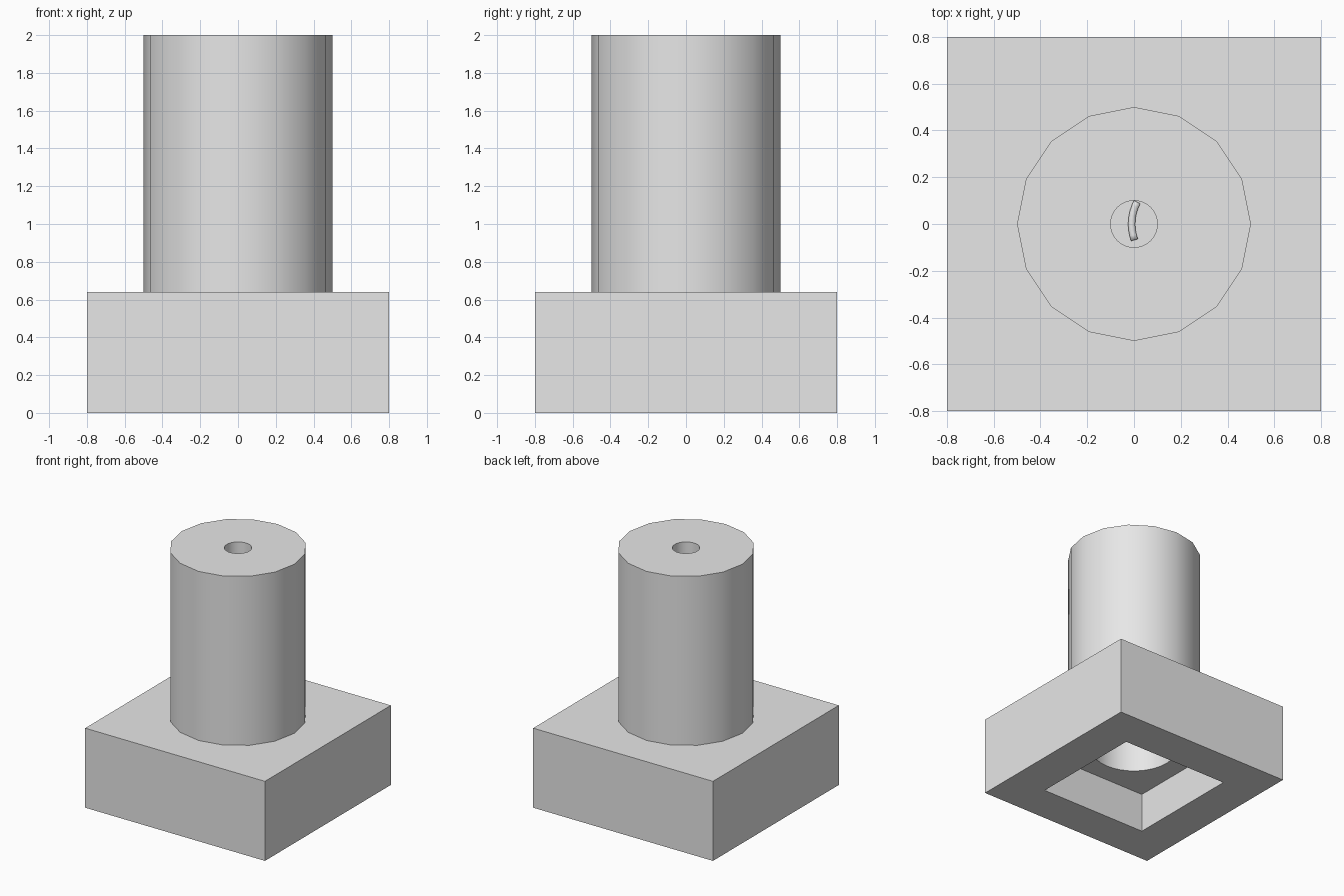
import bpy
import math

cube = bpy.data.objects.get("Cube")
if cube:
    bpy.data.objects.remove(cube, do_unlink=True)

grey = bpy.data.materials.new("plain grey")
grey.use_nodes = True
grey.diffuse_color = (0.8, 0.8, 0.8, 1)
grey.node_tree.nodes["Principled BSDF"].inputs["Base Color"].default_value = (0.8, 0.8, 0.8, 1)


def block(name, width, bottom, top):
    bpy.ops.mesh.primitive_cube_add(size=1, location=(0, 0, (bottom + top) / 2))
    obj = bpy.context.object
    obj.name = name
    obj.scale = (width, width, top - bottom)
    bpy.ops.object.transform_apply(location=True, rotation=False, scale=True)
    obj.data.materials.append(grey)
    return obj


def cylinder(name, radius, bottom, top, sides):
    bpy.ops.mesh.primitive_cylinder_add(vertices=sides, radius=radius, depth=top - bottom,
                                        location=(0, 0, (bottom + top) / 2))
    obj = bpy.context.object
    obj.name = name
    bpy.ops.object.transform_apply(location=True, rotation=False, scale=True)
    obj.data.materials.append(grey)
    return obj


def carve(target, cutter):
    mod = target.modifiers.new("carve", 'BOOLEAN')
    mod.operation = 'DIFFERENCE'
    mod.solver = 'EXACT'
    mod.object = cutter
    bpy.ops.object.select_all(action='DESELECT')
    target.select_set(True)
    bpy.context.view_layer.objects.active = target
    bpy.ops.object.modifier_apply(modifier=mod.name)
    bpy.data.objects.remove(cutter, do_unlink=True)


def smooth(obj):
    bpy.ops.object.select_all(action='DESELECT')
    obj.select_set(True)
    bpy.context.view_layer.objects.active = obj
    bpy.ops.object.shade_smooth_by_angle(angle=math.radians(30))


# Square base with a pocket underneath and a round bore above the pocket
base = block("base", 1.6, 0, 0.64)
carve(base, block("pocket_cutter", 0.96, -0.1, 0.32))
carve(base, cylinder("base_bore_cutter", 0.32, 0.2, 0.8, 32))
smooth(base)

# Column with the bore continuing inside and a narrow hole in its top
column = cylinder("column", 0.5, 0.64, 2, 16)
carve(column, cylinder("column_bore_cutter", 0.32, 0.5, 1.6, 32))
carve(column, cylinder("top_hole_cutter", 0.1, 1.7, 2.1, 32))
smooth(column)

# Thin curved rib on the floor of the top hole
curve = bpy.data.curves.new("hole_rib", 'CURVE')
curve.dimensions = '3D'
curve.extrude = 0.015
curve.bevel_depth = 0
path = curve.splines.new('POLY')
path.points.add(8)
for i, point in enumerate(path.points):
    angle = math.radians(152 + 6 * i)
    point.co = (0.19 + 0.2 * math.cos(angle), 0.2 * math.sin(angle), 1.705, 1)
rib = bpy.data.objects.new("hole_rib", curve)
bpy.context.collection.objects.link(rib)
rib.data.materials.append(grey)
solid = rib.modifiers.new("thickness", 'SOLIDIFY')
solid.thickness = 0.03
solid.offset = 0
